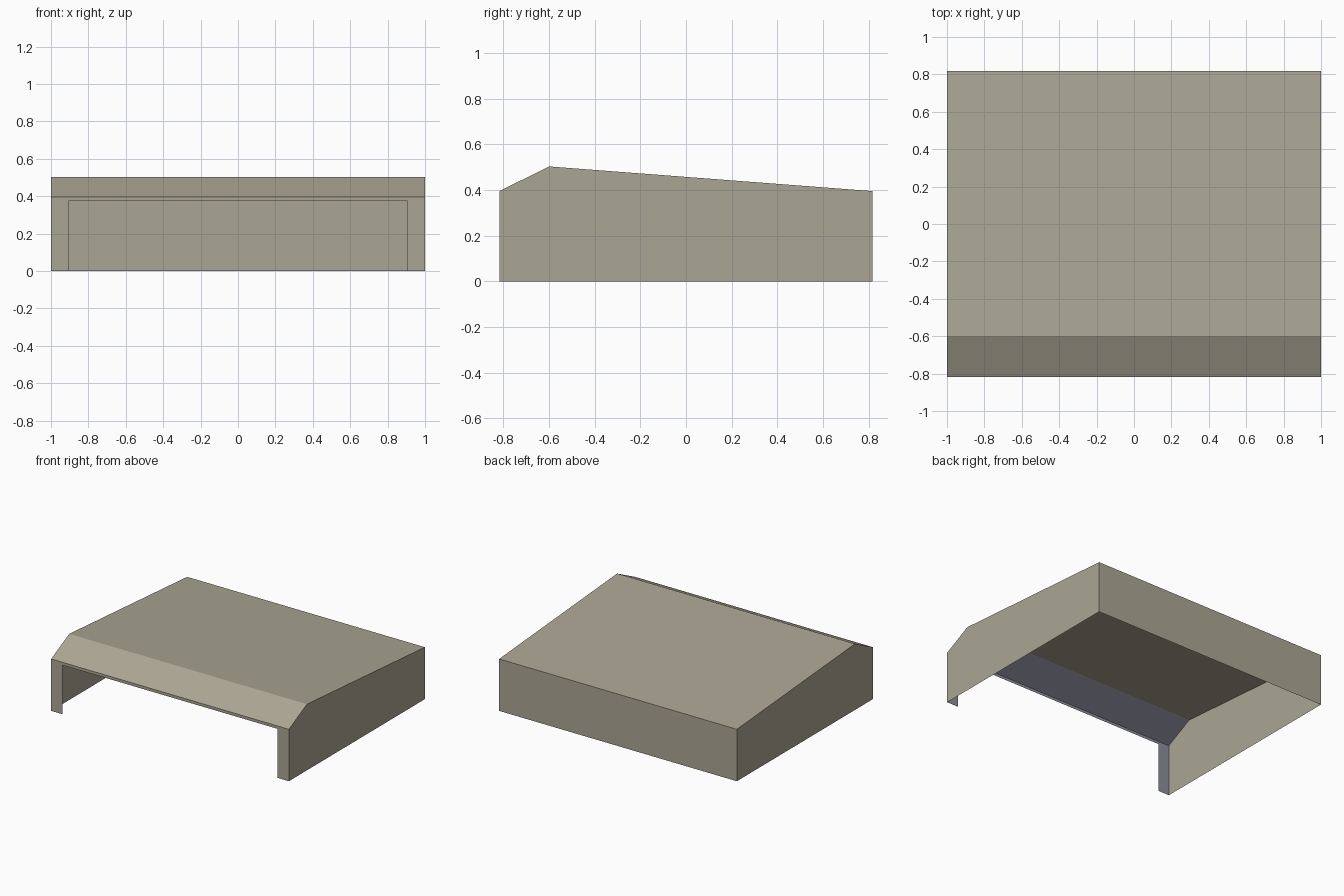
import bpy, bmesh

if "Cube" in bpy.data.objects:
    bpy.data.objects.remove(bpy.data.objects["Cube"])


def make_material(name, rgb):
    mat = bpy.data.materials.new(name)
    mat.diffuse_color = (*rgb, 1)
    mat.use_nodes = True
    mat.node_tree.nodes["Principled BSDF"].inputs["Base Color"].default_value = mat.diffuse_color
    return mat


warm_grey = make_material("warm_grey", (0.41, 0.38, 0.295))
blue_grey = make_material("blue_grey", (0.27, 0.28, 0.34))

W, D = 1.0, 0.817          # half width, half depth
EAVE, RIDGE_Y, RIDGE_Z = 0.395, -0.60, 0.503
OPEN_X, OPEN_Z = 0.905, 0.373
GAP = 0.003                # lining sits just inside the shell


def make_object(name, bm, mat):
    bmesh.ops.remove_doubles(bm, verts=bm.verts[:], dist=1e-5)
    mesh = bpy.data.meshes.new(name)
    bm.to_mesh(mesh)
    bm.free()
    mesh.materials.append(mat)
    obj = bpy.data.objects.new(name, mesh)
    bpy.context.collection.objects.link(obj)
    return obj


def face(bm, pts):
    return bm.faces.new([bm.verts.new(p) for p in pts])


def frame(bm, y, w, top):
    """Flat sheet with two posts and a lintel around the opening."""
    return face(bm, [(x, y, z) for x, z in [
        (-w, 0), (-OPEN_X, 0), (-OPEN_X, OPEN_Z), (OPEN_X, OPEN_Z),
        (OPEN_X, 0), (w, 0), (w, top), (-w, top)]])


# Thin shell: side profile extruded across the width, open at bottom and front
bm = bmesh.new()
profile = [(-D, 0), (D, 0), (D, EAVE), (RIDGE_Y, RIDGE_Z), (-D, EAVE)]
side = face(bm, [(W, y, z) for y, z in profile])
ext = bmesh.ops.extrude_face_region(bm, geom=[side], use_keep_orig=True)
new_verts = [v for v in ext["geom"] if isinstance(v, bmesh.types.BMVert)]
bmesh.ops.translate(bm, verts=new_verts, vec=(-2 * W, 0, 0))
bmesh.ops.recalc_face_normals(bm, faces=bm.faces[:])
gone = [f for f in bm.faces if f.normal.z < -0.9 or f.normal.y < -0.9]
bmesh.ops.delete(bm, geom=gone, context='FACES')
make_object("shell", bm, warm_grey)

# Front frame
bm = bmesh.new()
frame(bm, -D, W, EAVE)
make_object("front_frame", bm, warm_grey)

# Blue-grey lining behind the front frame and under the front slope
bm = bmesh.new()
w, y, top = W - GAP, -D + GAP, EAVE - GAP
frame(bm, y, w, top).normal_flip()
face(bm, [(-w, y, top), (-w, RIDGE_Y, RIDGE_Z - GAP),
          (w, RIDGE_Y, RIDGE_Z - GAP), (w, y, top)])
make_object("front_lining", bm, blue_grey)
